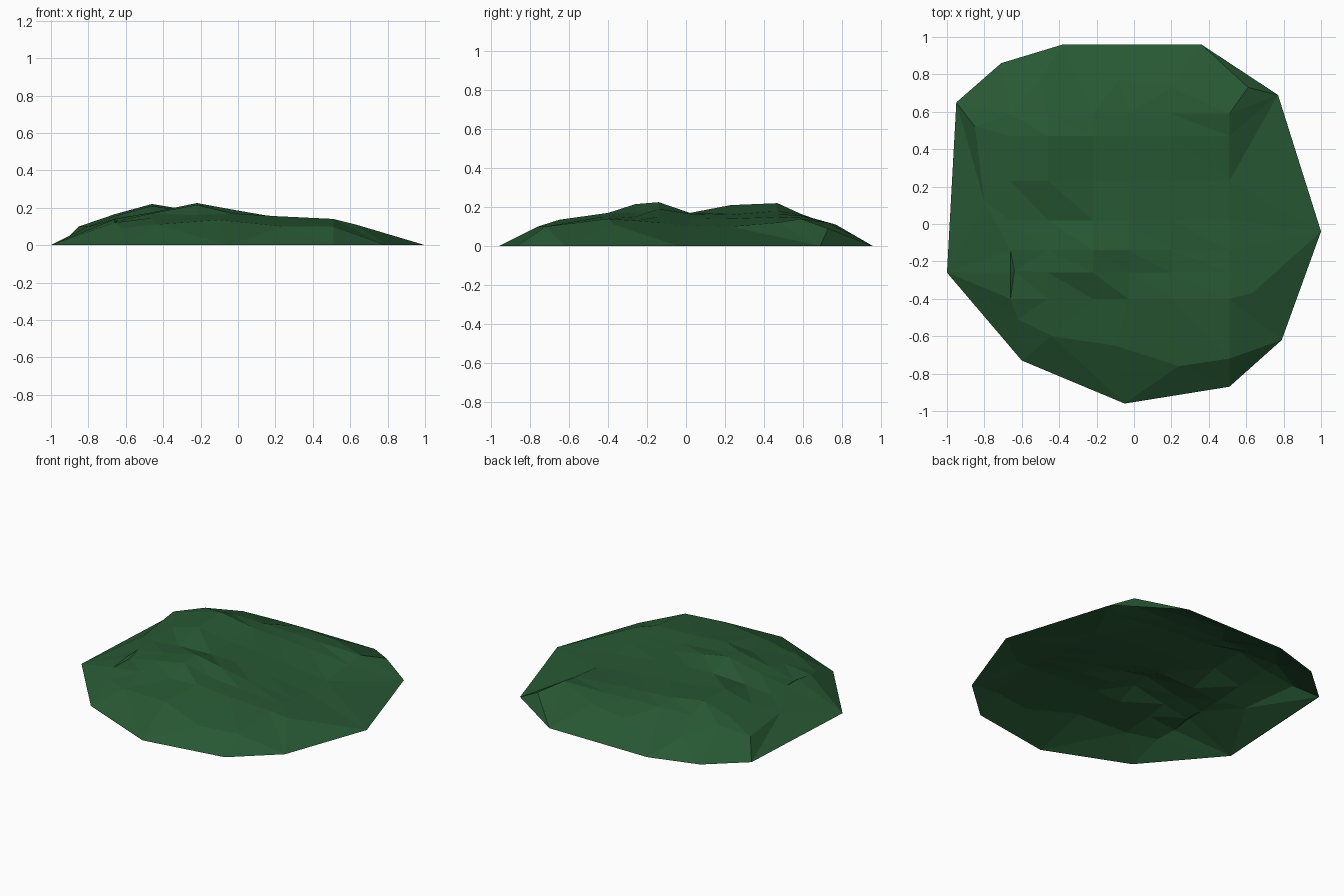
import bpy
from mathutils import Vector
from mathutils.geometry import delaunay_2d_cdt

green = bpy.data.materials.new("dark grass green")
green.diffuse_color = (0.021, 0.098, 0.034, 1)

# Ground outline, counter-clockwise
rim = [(0.36, 0.96), (-0.38, 0.96), (-0.71, 0.86), (-0.95, 0.65), (-1.0, -0.26),
       (-0.60, -0.73), (-0.05, -0.96), (0.51, -0.87), (0.79, -0.62), (1.0, -0.04),
       (0.77, 0.69)]

# Shoulder where the outer slope breaks into the uneven top
shoulder = [(0.61, 0.73, 0.09), (0.20, 0.73, 0.12), (-0.08, 0.77, 0.11), (-0.50, 0.77, 0.10),
            (-0.85, 0.52, 0.10), (-0.80, 0.12, 0.10), (-0.64, -0.25, 0.13),
            (-0.62, -0.51, 0.09), (-0.44, -0.60, 0.11), (-0.10, -0.65, 0.135),
            (0.24, -0.76, 0.10), (0.51, -0.72, 0.10), (0.63, -0.37, 0.11)]

# Uneven top: a coarse height grid, one row per y
columns = [-0.66, -0.46, -0.22, -0.03, 0.20, 0.51]
rows = {
    -0.40: [0.12, 0.145, 0.16, 0.17, 0.155, 0.14],
    -0.26: [0.14, 0.17, 0.215, 0.17, 0.15, 0.13],
    -0.14: [0.14, 0.175, 0.225, 0.19, 0.15, 0.12],
    0.02: [0.14, 0.16, 0.17, 0.165, 0.145, 0.105],
    0.23: [0.155, 0.21, 0.17, 0.16, 0.14, 0.10],
    0.47: [0.165, 0.22, 0.18, 0.165, 0.15, 0.12],
    0.59: [0.15, 0.165, 0.16, 0.155, 0.145, 0.14],
}

points = [(x, y, 0.0) for x, y in rim] + shoulder
points += [(x, y, z) for y, heights in rows.items() for x, z in zip(columns, heights)]

# Triangulate in plan, then lift each point to its height (open underneath)
verts, _, faces, origin, _, _ = delaunay_2d_cdt(
    [Vector(p[:2]) for p in points], [], [list(range(len(rim)))], 1, 1e-5)
mesh = bpy.data.meshes.new("grassy_mound")
mesh.from_pydata([(v.x, v.y, points[o[0]][2] if o else 0.0) for v, o in zip(verts, origin)],
                 [], faces)
mesh.materials.append(green)
mesh.update()
mound = bpy.data.objects.new("grassy_mound", mesh)
bpy.context.collection.objects.link(mound)
